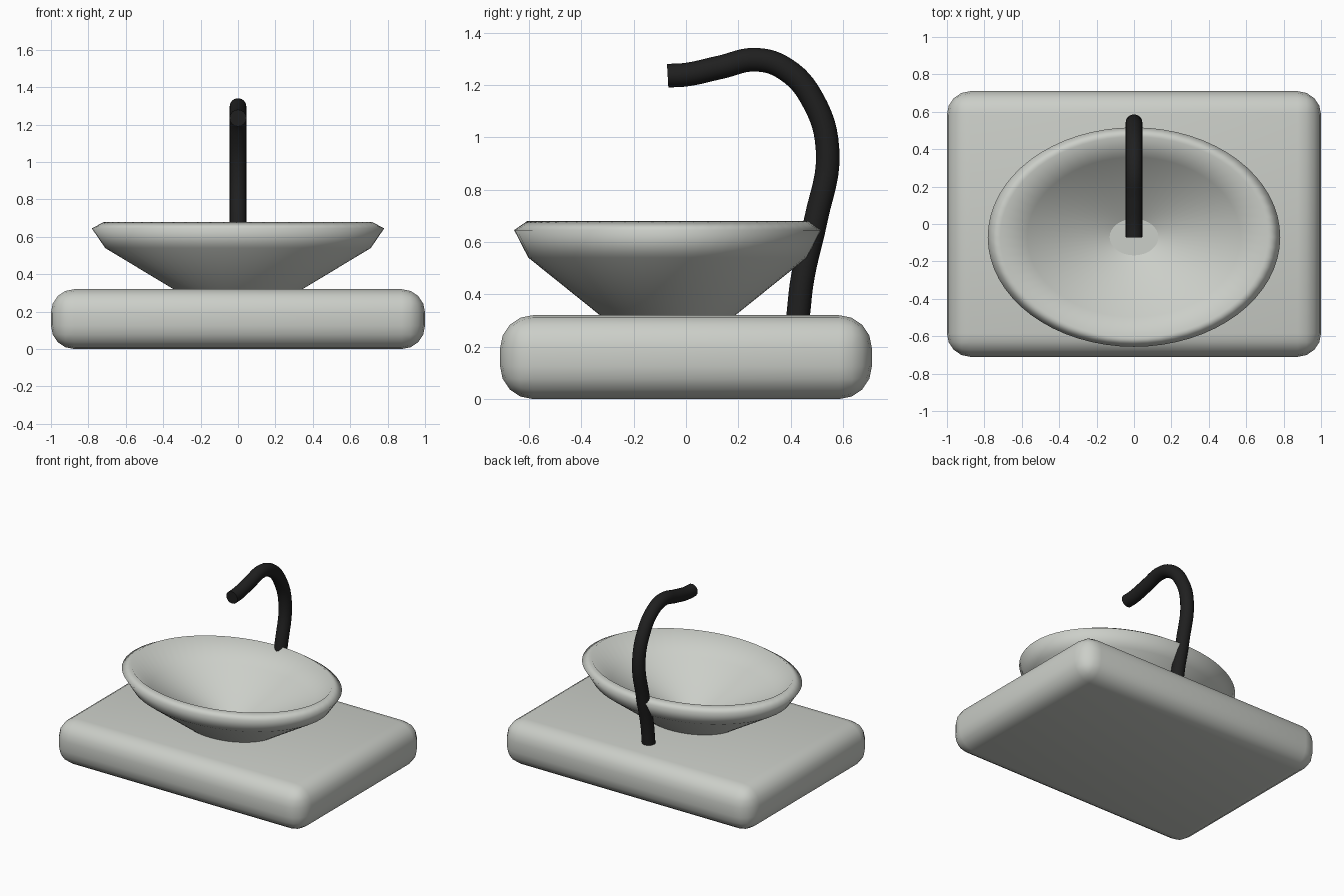
import bpy, bmesh, math

if "Cube" in bpy.data.objects:
    bpy.data.objects.remove(bpy.data.objects["Cube"])


def material(name, rgb):
    m = bpy.data.materials.new(name)
    m.diffuse_color = (*rgb, 1)
    m.use_nodes = True
    m.node_tree.nodes["Principled BSDF"].inputs["Base Color"].default_value = m.diffuse_color
    return m


stone = material("pale grey ceramic", (0.60, 0.62, 0.58))
black = material("matt black", (0.014, 0.014, 0.014))


def make_object(name, bm, mat):
    bmesh.ops.recalc_face_normals(bm, faces=bm.faces)
    me = bpy.data.meshes.new(name)
    bm.to_mesh(me)
    bm.free()
    me.materials.append(mat)
    ob = bpy.data.objects.new(name, me)
    bpy.context.collection.objects.link(ob)
    return ob


def select_only(ob):
    bpy.ops.object.select_all(action='DESELECT')
    ob.select_set(True)
    bpy.context.view_layer.objects.active = ob


# Countertop: rounded slab
bm = bmesh.new()
bmesh.ops.create_cube(bm, size=1)
for v in bm.verts:
    v.co.x *= 2.0
    v.co.y *= 1.42
    v.co.z = v.co.z * 0.32 + 0.16
bmesh.ops.bevel(bm, geom=bm.edges[:], offset=0.125, segments=4,
                profile=0.5, affect='EDGES')
counter = make_object("countertop", bm, stone)
select_only(counter)
bpy.ops.object.shade_smooth_by_angle(angle=math.radians(40))

# Basin: elliptical rings from the foot, over the rim, down to the drain
profile = [(0.345, 0.32), (0.71, 0.54), (0.782, 0.645), (0.715, 0.68),
           (0.57, 0.54), (0.13, 0.35)]
SEG, CENTRE_Y, RATIO = 64, -0.07, 0.75
bm = bmesh.new()
rings = []
for r, z in profile:
    rings.append([bm.verts.new((r * math.cos(2 * math.pi * i / SEG),
                                CENTRE_Y + RATIO * r * math.sin(2 * math.pi * i / SEG), z))
                  for i in range(SEG)])
for a, b in zip(rings, rings[1:]):
    for i in range(SEG):
        j = (i + 1) % SEG
        bm.faces.new((a[i], a[j], b[j], b[i]))
# Flat foot and flat drain disc
for ring in (rings[0], rings[-1]):
    bm.faces.new(ring)
    for i in range(SEG):
        bm.edges.get((ring[i], ring[(i + 1) % SEG])).smooth = False
for f in bm.faces:
    f.smooth = True
make_object("basin", bm, stone)

# Faucet: swan-neck tube
path = [(0.428, 0.315), (0.445, 0.46), (0.495, 0.68), (0.541, 0.95),
        (0.48, 1.15), (0.38, 1.26), (0.27, 1.296), (0.13, 1.267),
        (0.0, 1.239), (-0.07, 1.235)]
cu = bpy.data.curves.new("faucet", 'CURVE')
cu.dimensions = '3D'
cu.bevel_depth = 0.045
cu.bevel_resolution = 6
cu.resolution_u = 6
cu.use_fill_caps = True
sp = cu.splines.new('BEZIER')
sp.bezier_points.add(len(path) - 1)
for p, (y, z) in zip(sp.bezier_points, path):
    p.co = (0, y, z)
    p.handle_left_type = p.handle_right_type = 'AUTO'
cu.materials.append(black)
faucet = bpy.data.objects.new("faucet", cu)
bpy.context.collection.objects.link(faucet)
select_only(faucet)
bpy.ops.object.convert(target='MESH')
bpy.ops.object.shade_smooth_by_angle(angle=math.radians(40))
